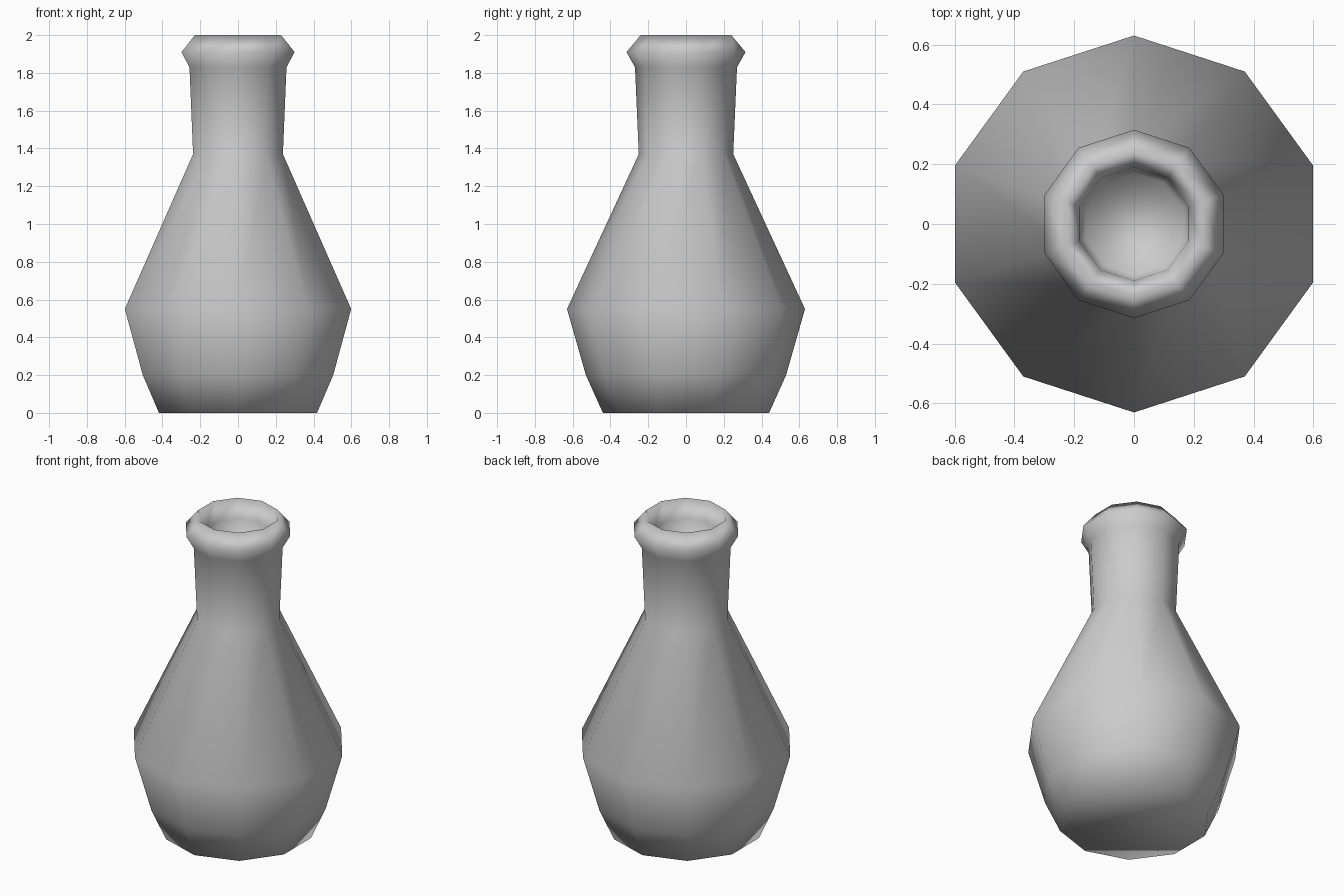
import bpy, bmesh
from math import cos, sin, tau

cube = bpy.data.objects.get("Cube")
if cube:
    bpy.data.objects.remove(cube, do_unlink=True)

SIDES = 10

# plain grey clay
clay = bpy.data.materials.new("grey clay")
clay.use_nodes = True
grey = (0.6, 0.6, 0.6, 1)
clay.diffuse_color = grey
clay.node_tree.nodes["Principled BSDF"].inputs["Base Color"].default_value = grey

# radius and height from the foot, over the lip, down into the mouth
profile = [
    (0.44, 0.0), (0.53, 0.2), (0.63, 0.55),    # foot and belly
    (0.25, 1.37), (0.27, 1.83),                # shoulder and neck
    (0.315, 1.91), (0.24, 2.0),                # flared lip
    (0.19, 1.89), (0.17, 1.75),                # mouth
]


def ring(bm, radius, z):
    # one corner points straight to the back
    angles = [tau * (i / SIDES + 0.25) for i in range(SIDES)]
    return [bm.verts.new((radius * cos(a), radius * sin(a), z)) for a in angles]


# vase body
bm = bmesh.new()
rings = [ring(bm, r, z) for r, z in profile]
for low, high in zip(rings, rings[1:]):
    for i in range(SIDES):
        j = (i + 1) % SIDES
        bm.faces.new((low[i], low[j], high[j], high[i]))

# closed foot and mouth floor
bm.faces.new(rings[0][::-1])
bm.faces.new(rings[-1])
for face in bm.faces:
    face.smooth = True

mesh = bpy.data.meshes.new("vase")
bm.to_mesh(mesh)
bm.free()
mesh.materials.append(clay)
vase = bpy.data.objects.new("vase", mesh)
bpy.context.collection.objects.link(vase)
